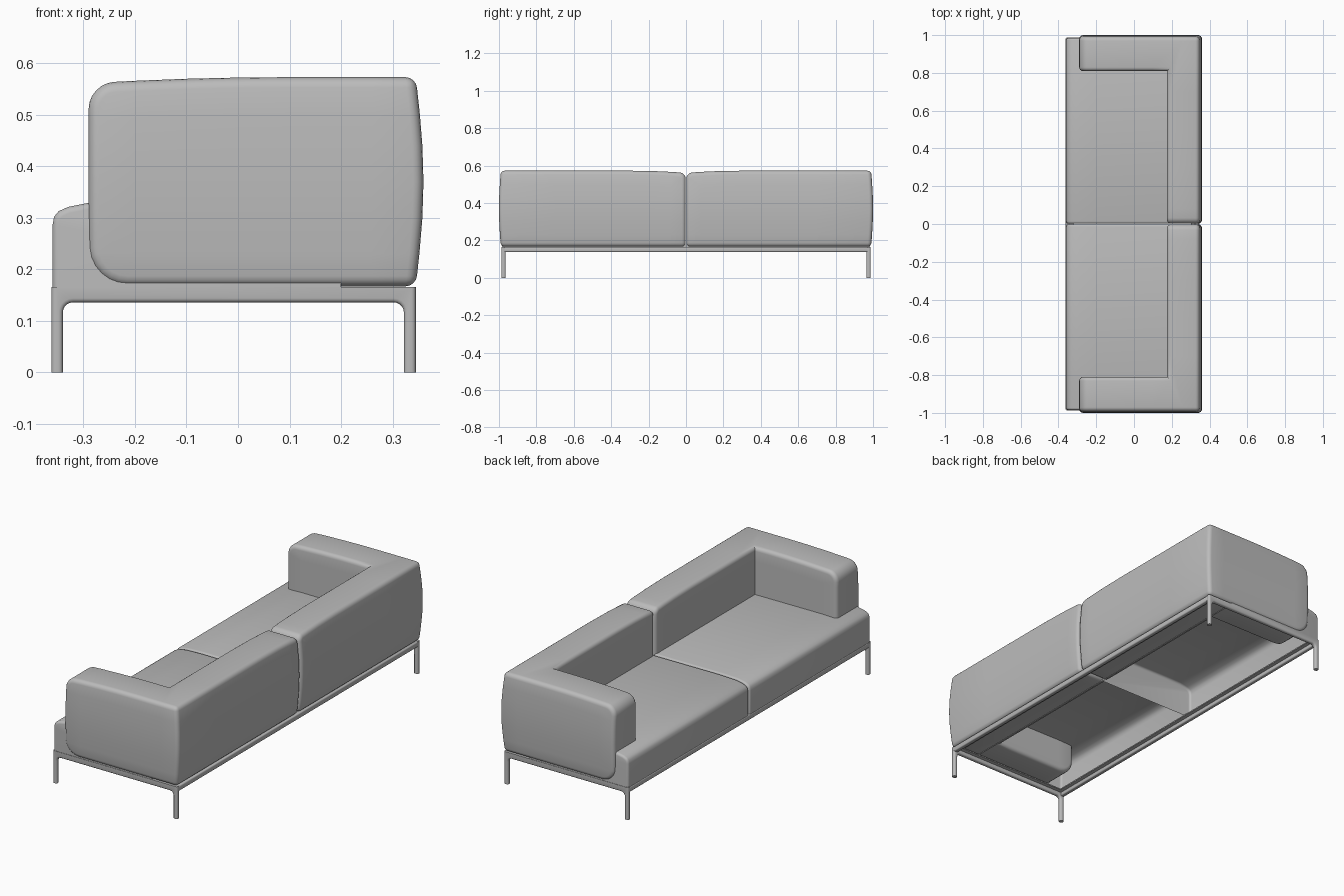
import bpy, bmesh, math
from mathutils import Vector

cube = bpy.data.objects.get("Cube")
if cube:
    bpy.data.objects.remove(cube, do_unlink=True)

grey = bpy.data.materials.new("grey")
grey.use_nodes = True
COLOUR = (0.5, 0.5, 0.5, 1)
grey.diffuse_color = COLOUR
grey.node_tree.nodes["Principled BSDF"].inputs["Base Color"].default_value = COLOUR


def prism(points, axis, start, end):
    """Extrude a closed outline along y or z into a solid bmesh."""
    bm = bmesh.new()
    place = (lambda a, b, t: (a, t, b)) if axis == "y" else (lambda a, b, t: (a, b, t))
    base = [bm.verts.new(place(a, b, start)) for a, b in points]
    face = bm.faces.new(base)
    out = bmesh.ops.extrude_face_region(bm, geom=[face])
    shift = Vector(place(0, 0, end - start))
    for v in out["geom"]:
        if isinstance(v, bmesh.types.BMVert):
            v.co += shift
    bmesh.ops.recalc_face_normals(bm, faces=bm.faces)
    return bm


def round_edges(bm, test, radius, segments):
    edges = [e for e in bm.edges if test(e)]
    bmesh.ops.bevel(bm, geom=edges, offset=radius, segments=segments,
                    profile=0.5, affect="EDGES", clamp_overlap=True)


def sharp(e):
    return len(e.link_faces) == 2 and e.is_convex and e.calc_face_angle() > 1.0


def cut(bm, axis, values):
    for value in values:
        point, normal = Vector(), Vector()
        point[axis] = value
        normal[axis] = 1
        bmesh.ops.bisect_plane(bm, geom=bm.verts[:] + bm.edges[:] + bm.faces[:],
                               plane_co=point, plane_no=normal)


def finish(bm, name, side=1):
    """Turn a bmesh into an object, flipped to the -y half when side is -1."""
    if side < 0:
        for v in bm.verts:
            v.co.y *= -1
        bmesh.ops.reverse_faces(bm, faces=bm.faces)
    mesh = bpy.data.meshes.new(name)
    bm.to_mesh(mesh)
    bm.free()
    mesh.materials.append(grey)
    ob = bpy.data.objects.new(name, mesh)
    bpy.context.collection.objects.link(ob)
    bpy.ops.object.select_all(action="DESELECT")
    ob.select_set(True)
    bpy.context.view_layer.objects.active = ob
    bpy.ops.object.shade_smooth_by_angle(angle=math.radians(35))
    return ob


def near(e, axis, value):
    return all(abs(v.co[axis] - value) < 1e-4 for v in e.verts)


LOW, HIGH = 0.167, 0.573


def back_and_arm(name, side):
    # L-shaped outline: back along y, arm turning towards -x
    outline = [(0.345, 0.002), (0.345, 0.99), (-0.29, 0.99),
               (-0.29, 0.81), (0.175, 0.81), (0.175, 0.002)]
    bm = prism(outline, "z", LOW, HIGH)
    # Large radii on the arm front and at the middle seam
    round_edges(bm, lambda e: near(e, 0, -0.29) and near(e, 2, LOW), 0.075, 6)
    round_edges(bm, lambda e: near(e, 0, -0.29) and near(e, 2, HIGH), 0.05, 6)
    round_edges(bm, lambda e: near(e, 1, 0.002) and near(e, 2, HIGH), 0.03, 5)
    round_edges(bm, sharp, 0.02, 4)
    # Soft upholstery bulge
    cut(bm, 2, [0.23, 0.3, 0.37, 0.44, 0.5])
    cut(bm, 1, [0.08, 0.16, 0.3, 0.5, 0.7])
    cut(bm, 0, [-0.2, -0.1, 0.0, 0.1, 0.26])
    for v in bm.verts:
        x, y, z = v.co
        puff = math.sin(math.pi * min(1, max(0, (z - LOW) / (HIGH - LOW))))
        if x > 0.3:
            v.co.x += 0.015 * puff
        if y > 0.9:
            v.co.y += 0.010 * puff
        if z > 0.45:
            seam = max(0, 1 - y / 0.3) ** 2
            tip = max(0, (0.1 - x) / 0.39) ** 2
            v.co.z -= 0.012 * max(seam, tip)
    finish(bm, name, side)


def seat(name, side):
    # Cushion side profile with rolled front edge
    profile = [(-0.36, 0.163), (-0.36, 0.285), (-0.357, 0.302), (-0.348, 0.313),
               (-0.33, 0.321), (-0.29, 0.329), (-0.2, 0.332), (0.2, 0.33), (0.2, 0.163)]
    bm = prism(profile, "y", 0.002, 0.985)
    rim = lambda e: ((near(e, 1, 0.002) or near(e, 1, 0.985))
                     and sum(v.co.z for v in e.verts) > 0.4
                     and not near(e, 0, 0.2))
    round_edges(bm, rim, 0.012, 3)
    # Open underside
    under = [f for f in bm.faces if f.normal.z < -0.9]
    bmesh.ops.delete(bm, geom=under, context="FACES")
    finish(bm, name, side)


def end_frame(name, side):
    # Two legs and a cross rail in one arch with filleted inner corners
    r, top = 0.02, 0.136
    left, right = -0.34, 0.322
    arc = [math.pi / 2 * i / 5 for i in range(6)]
    inner = [(left + r - r * math.cos(a), top - r + r * math.sin(a)) for a in arc]
    inner += [(right - r + r * math.sin(a), top - r + r * math.cos(a)) for a in arc]
    outline = [(-0.362, 0.166), (-0.362, 0), (left, 0)] + inner
    outline += [(right, 0), (0.345, 0), (0.345, 0.166)]
    bm = prism(outline, "y", 0.965, 0.987)
    long_edges = lambda e: ((near(e, 1, 0.965) or near(e, 1, 0.987))
                            and not near(e, 2, 0) and not near(e, 2, 0.166))
    round_edges(bm, long_edges, 0.008, 3)
    finish(bm, name, side)


def box(name, x0, x1, y0, y1, z0, z1, radius):
    bm = prism([(x0, y0), (x1, y0), (x1, y1), (x0, y1)], "z", z0, z1)
    if radius:
        round_edges(bm, sharp, radius, 3)
    finish(bm, name)


for label, side in (("left", 1), ("right", -1)):
    back_and_arm(label + "_back_and_arm", side)
    seat(label + "_seat", side)
    end_frame(label + "_end_frame", side)
    y0, y1 = sorted((side * 0.945, side * 0.967))
    box(label + "_end_lip", -0.345, 0.325, y0, y1, 0.156, 0.162, 0)

# Long rails and the inner lips that carry the cushions
box("front_rail", -0.362, -0.34, -0.975, 0.975, 0.138, 0.166, 0.006)
box("back_rail", 0.322, 0.345, -0.975, 0.975, 0.138, 0.166, 0.006)
box("front_lip", -0.342, -0.32, -0.967, 0.967, 0.156, 0.162, 0)
box("back_lip", 0.302, 0.324, -0.967, 0.967, 0.156, 0.162, 0)
